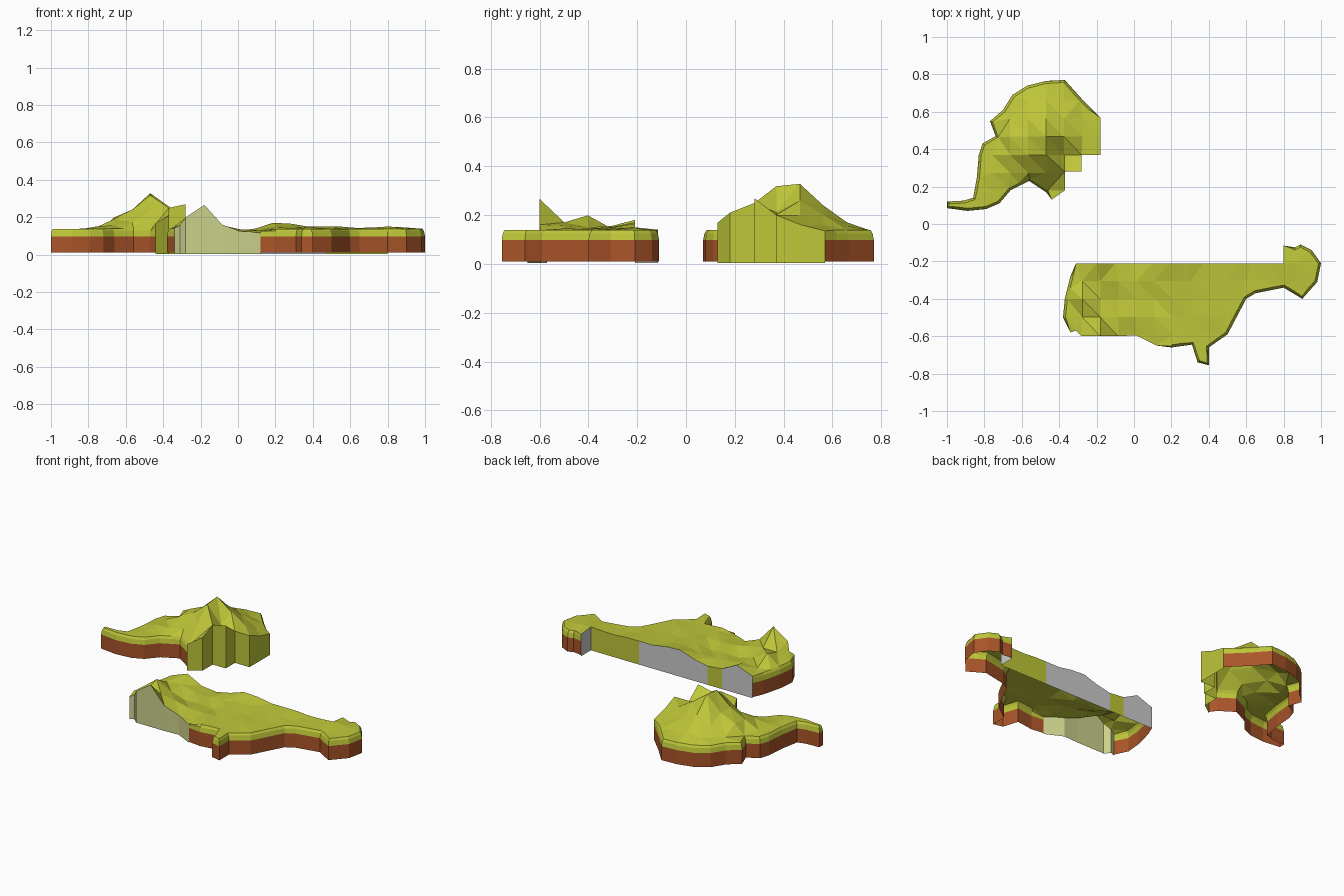
import bpy, math
from mathutils import Vector
from mathutils.geometry import delaunay_2d_cdt, intersect_point_line

if "Cube" in bpy.data.objects:
    bpy.data.objects.remove(bpy.data.objects["Cube"])

STEP = 0.0965      # terrain grid spacing
RIM = 0.138        # height of the grassy shore edge


def material(name, rgb):
    m = bpy.data.materials.new(name)
    m.diffuse_color = (*rgb, 1)
    m.use_nodes = True
    m.node_tree.nodes["Principled BSDF"].inputs["Base Color"].default_value = m.diffuse_color
    return m


MATS = [material("grass", (0.52, 0.57, 0.04)), material("earth", (0.40, 0.09, 0.022)),
        material("pale_cut", (0.60, 0.64, 0.26)), material("grey_cut", (0.6, 0.6, 0.6))]
GRASS, EARTH, PALE, GREY = range(4)
SHORE = -1         # earth wall with a grass lip


def make_object(name, verts, faces, mats):
    me = bpy.data.meshes.new(name)
    me.from_pydata(verts, [], faces)
    for m in MATS:
        me.materials.append(m)
    for p, k in zip(me.polygons, mats):
        p.material_index = k
    bpy.context.collection.objects.link(bpy.data.objects.new(name, me))


def island(name, runs, peaks):
    # outline, anticlockwise, with a wall kind for each segment
    corners = [(Vector(p), kind) for kind, pts in runs for p in pts]
    pts, kinds = [], []
    for i, (a, kind) in enumerate(corners):
        b = corners[(i + 1) % len(corners)][0]
        n = max(1, math.ceil((b - a).length / STEP - 0.15))
        for s in range(n):
            pts.append(a.lerp(b, s / n))
            kinds.append(kind)
    N = len(pts)

    # shore points lean inward at the top
    lean = []
    for i in range(N):
        d = (pts[i] - pts[i - 1]).normalized() + (pts[(i + 1) % N] - pts[i]).normalized()
        d.normalize()
        shore = kinds[i] == SHORE and kinds[i - 1] == SHORE
        lean.append(Vector((-d.y, d.x)) * (0.014 if shore else 0))
    top = [p + l for p, l in zip(pts, lean)]

    # heights blended between the hill points and the shore rim
    ctrl = [(Vector((x, y)), z) for x, y, z in peaks]
    ctrl += [(top[i], RIM) for i in range(N) if lean[i].length > 0]

    def height(p):
        w = [1 / ((p - c).length ** 3.5 + 1e-6) for c, _ in ctrl]
        return sum(a * z for a, (_, z) in zip(w, ctrl)) / sum(w)

    def rim_distance(p):
        best = 9
        for i in range(N):
            a, b = top[i], top[(i + 1) % N]
            q, t = intersect_point_line(p, a, b)
            best = min(best, (p - a.lerp(b, min(1, max(0, t)))).length)
        return best

    # terrain top: grid points triangulated inside the outline
    grid = [Vector((-0.18 + STEP * i, 0.37 + STEP * j)) for i in range(-9, 13) for j in range(-12, 5)]
    flat = top + [g for g in grid if rim_distance(g) > 0.03]
    res = delaunay_2d_cdt(flat, [], [list(range(N))], 1, 1e-6)
    used = sorted({v for f in res[2] for v in f})
    new = {v: i for i, v in enumerate(used)}
    verts = [(*res[0][v], height(Vector(res[0][v][:2]))) for v in used]
    faces = [[new[v] for v in f] for f in res[2]]
    make_object(name + "_terrain", verts, faces, [GRASS] * len(faces))

    # side walls: banded shore or plain cut faces
    verts, faces, mats = [], [], []
    for i in range(N):
        j = (i + 1) % N
        if kinds[i] == SHORE:
            levels, bands = [(0, 0.01), (0, 0.097), (0.4, 0.125), (1, None)], [EARTH, GRASS, GRASS]
        else:
            levels, bands = [(0, 0.004), (1, None)], [kinds[i]]
        base = len(verts)
        for f, z in levels:
            for k in (i, j):
                p = pts[k] + lean[k] * f
                verts.append((p.x, p.y, height(top[k]) if z is None else z))
        for n, m in enumerate(bands):
            b = base + 2 * n
            faces.append((b, b + 1, b + 3, b + 2))
            mats.append(m)
    make_object(name + "_sides", verts, faces, mats)


# back left island with the tall hill
island("hill_island", [
    (SHORE, [(-1, .085), (-.89, .07), (-.79, .08), (-.72, .11), (-.66, .18), (-.56, .23), (-.47, .17)]),
    (GRASS, [(-.44, .13), (-.37, .18), (-.37, .28), (-.28, .28), (-.28, .37), (-.18, .37)]),
    (SHORE, [(-.18, .57), (-.28, .67), (-.37, .77), (-.47, .765), (-.57, .74), (-.65, .69), (-.70, .61),
             (-.77, .55), (-.74, .47), (-.81, .43), (-.83, .37), (-.84, .25), (-.86, .14), (-.91, .125),
             (-1, .12)]),
], [
    (-.47, .46, .33), (-.47, .37, .32), (-.37, .37, .21), (-.28, .28, .27), (-.37, .28, .25),
    (-.28, .37, .20), (-.18, .37, .20), (-.28, .47, .20), (-.18, .47, .16), (-.18, .57, .135),
    (-.37, .47, .26), (-.37, .57, .20), (-.47, .57, .24), (-.57, .47, .24), (-.57, .37, .24),
    (-.57, .57, .20), (-.66, .47, .20), (-.66, .37, .19), (-.47, .28, .23), (-.57, .28, .18),
    (-.47, .66, .17), (-.37, .18, .21), (-.44, .13, .17), (-.76, .28, .15)])

# front right island with the long cut back edge
island("long_island", [
    (PALE, [(-.34, -.58), (-.31, -.57), (-.28, -.6), (-.18, -.6), (-.085, -.6), (.01, -.595)]),
    (SHORE, [(.12, -.65), (.2, -.66), (.31, -.645), (.34, -.74), (.4, -.755), (.4, -.66), (.5, -.59),
             (.6, -.4), (.65, -.37), (.8, -.34), (.9, -.4), (.98, -.31), (1, -.21), (.95, -.14),
             (.89, -.11), (.86, -.125)]),
    (GREY, [(.8, -.115)]),
    (GRASS, [(.8, -.21)]),
    (GREY, [(.47, -.21)]),
    (GRASS, [(0, -.21)]),
    (GREY, [(-.1, -.21), (-.2, -.21)]),
    (SHORE, [(-.31, -.21), (-.34, -.28), (-.37, -.4), (-.38, -.5)]),
], [
    (-.18, -.6, .267), (-.28, -.6, .20), (-.34, -.58, .14), (-.085, -.6, .16), (.01, -.595, .125),
    (.12, -.65, .115), (-.18, -.5, .17), (-.28, -.5, .17), (-.28, -.4, .20), (-.18, -.4, .15),
    (-.08, -.4, .12), (-.2, -.21, .18), (-.1, -.21, .13), (0, -.21, .12), (.1, -.4, .115),
    (.2, -.21, .17), (.2, -.4, .145), (.5, -.21, .15), (.8, -.21, .15), (.4, -.5, .145),
    (-.31, -.21, .14), (.8, -.115, .14), (.9, -.25, .15)])
